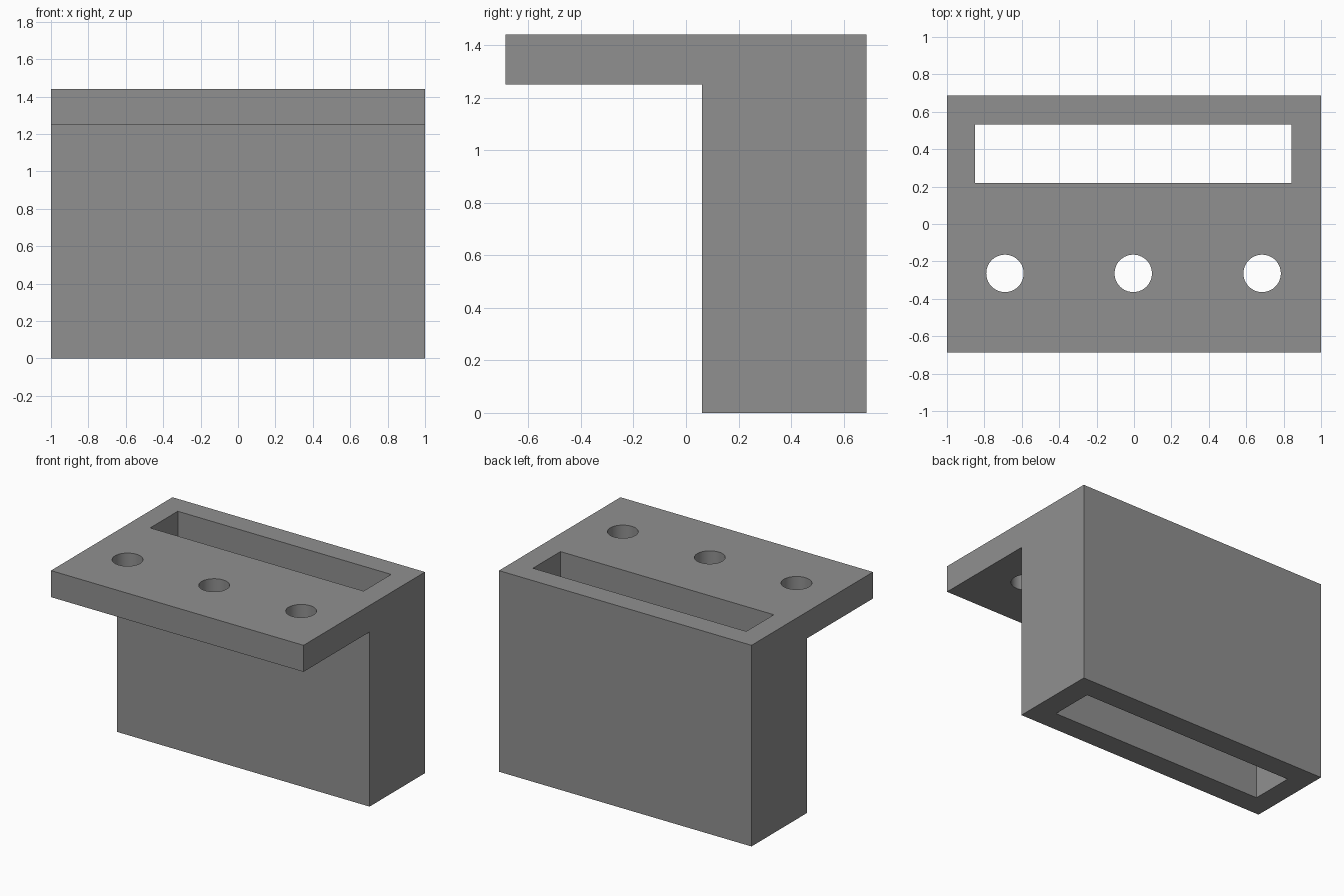
import bpy, bmesh, math
from mathutils import Matrix, Vector

if "Cube" in bpy.data.objects:
    bpy.data.objects.remove(bpy.data.objects["Cube"])

grey = bpy.data.materials.new("plain grey")
grey.diffuse_color = (0.28, 0.28, 0.28, 1)
grey.use_nodes = True
grey.node_tree.nodes["Principled BSDF"].inputs["Base Color"].default_value = grey.diffuse_color


def add_object(name, bm):
    bmesh.ops.recalc_face_normals(bm, faces=bm.faces)
    mesh = bpy.data.meshes.new(name)
    bm.to_mesh(mesh)
    bm.free()
    mesh.materials.append(grey)
    obj = bpy.data.objects.new(name, mesh)
    bpy.context.collection.objects.link(obj)
    return obj


# Bracket body: L-shaped side profile (y, z) extruded across the width
profile = [(0.06, 0), (0.687, 0), (0.687, 1.44),
           (-0.687, 1.44), (-0.687, 1.25), (0.06, 1.25)]
bm = bmesh.new()
face = bm.faces.new([bm.verts.new((-1, y, z)) for y, z in profile])
side = bmesh.ops.extrude_face_region(bm, geom=[face])["geom"]
bmesh.ops.translate(bm, vec=(2, 0, 0),
                    verts=[g for g in side if isinstance(g, bmesh.types.BMVert)])
bracket = add_object("bracket_body", bm)

# Cutters: a slot through the upright and three screw holes in the flange
bm = bmesh.new()
bmesh.ops.create_cube(bm, size=1, matrix=Matrix.LocRotScale(
    Vector((-0.004, 0.375, 0.72)), None, Vector((1.69, 0.312, 2))))
for x in (-0.69, -0.004, 0.685):
    bmesh.ops.create_cone(bm, cap_ends=True, segments=64, radius1=0.1, radius2=0.1,
                          depth=0.6, matrix=Matrix.Translation((x, -0.264, 1.35)))
cutter = add_object("slot_and_hole_cutter", bm)
cutter.hide_render = True

cut = bracket.modifiers.new("cut openings", "BOOLEAN")
cut.operation = "DIFFERENCE"
cut.solver = "EXACT"
cut.object = cutter

# Apply the cut, remove the cutter and smooth only the hole walls
bpy.context.view_layer.objects.active = bracket
bracket.select_set(True)
bpy.ops.object.modifier_apply(modifier=cut.name)
bpy.data.objects.remove(cutter)
bpy.ops.object.shade_smooth_by_angle(angle=math.radians(30))
